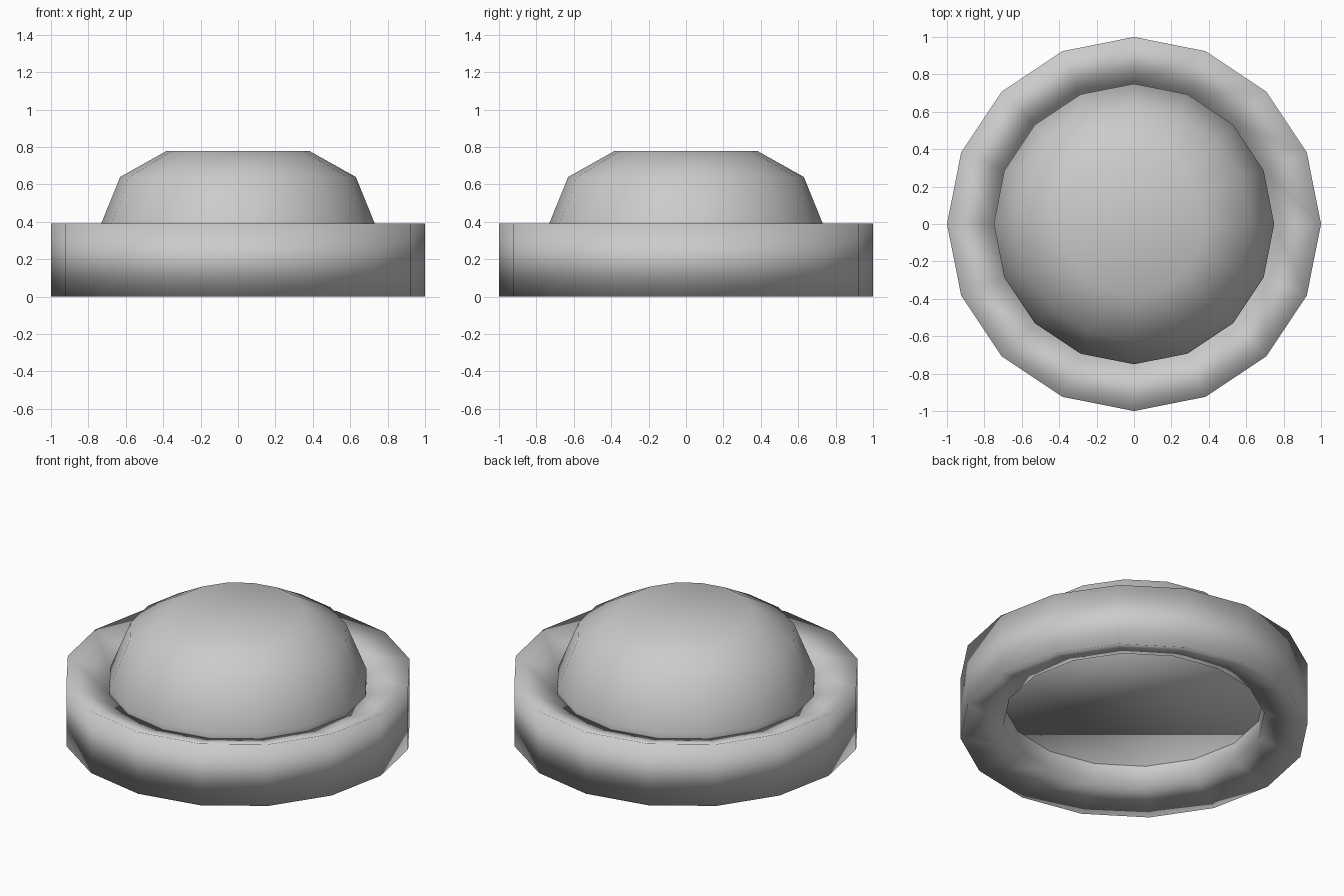
import bpy, bmesh
from math import cos, sin, pi

if "Cube" in bpy.data.objects:
    bpy.data.objects.remove(bpy.data.objects["Cube"])

SIDES = 16


def lathe(name, profile, closed):
    """Spin an (r, z) profile around z; open profiles get n-gon end caps."""
    bm = bmesh.new()
    rings = [[bm.verts.new((r * cos(2 * pi * i / SIDES), r * sin(2 * pi * i / SIDES), z))
              for i in range(SIDES)] for r, z in profile]
    pairs = list(zip(rings, rings[1:]))
    if closed:
        pairs.append((rings[-1], rings[0]))
    else:
        bm.faces.new(rings[0])
        bm.faces.new(rings[-1])
    for a, b in pairs:
        for i in range(SIDES):
            j = (i + 1) % SIDES
            bm.faces.new((a[i], a[j], b[j], b[i]))
    bmesh.ops.recalc_face_normals(bm, faces=bm.faces[:])
    for f in bm.faces:
        f.smooth = True
    me = bpy.data.meshes.new(name)
    bm.to_mesh(me)
    bm.free()
    ob = bpy.data.objects.new(name, me)
    bpy.context.collection.objects.link(ob)
    return ob


# outer collar, thicker at its outer wall
lathe("outer_ring", [(1, 0), (1, 0.39), (0.75, 0.31), (0.75, 0.08)], True)

# domed button with a rounded shoulder and flat underside
lathe("dome_button", [(0.75, 0.195), (0.75, 0.345), (0.63, 0.64), (0.38, 0.78)], False)
